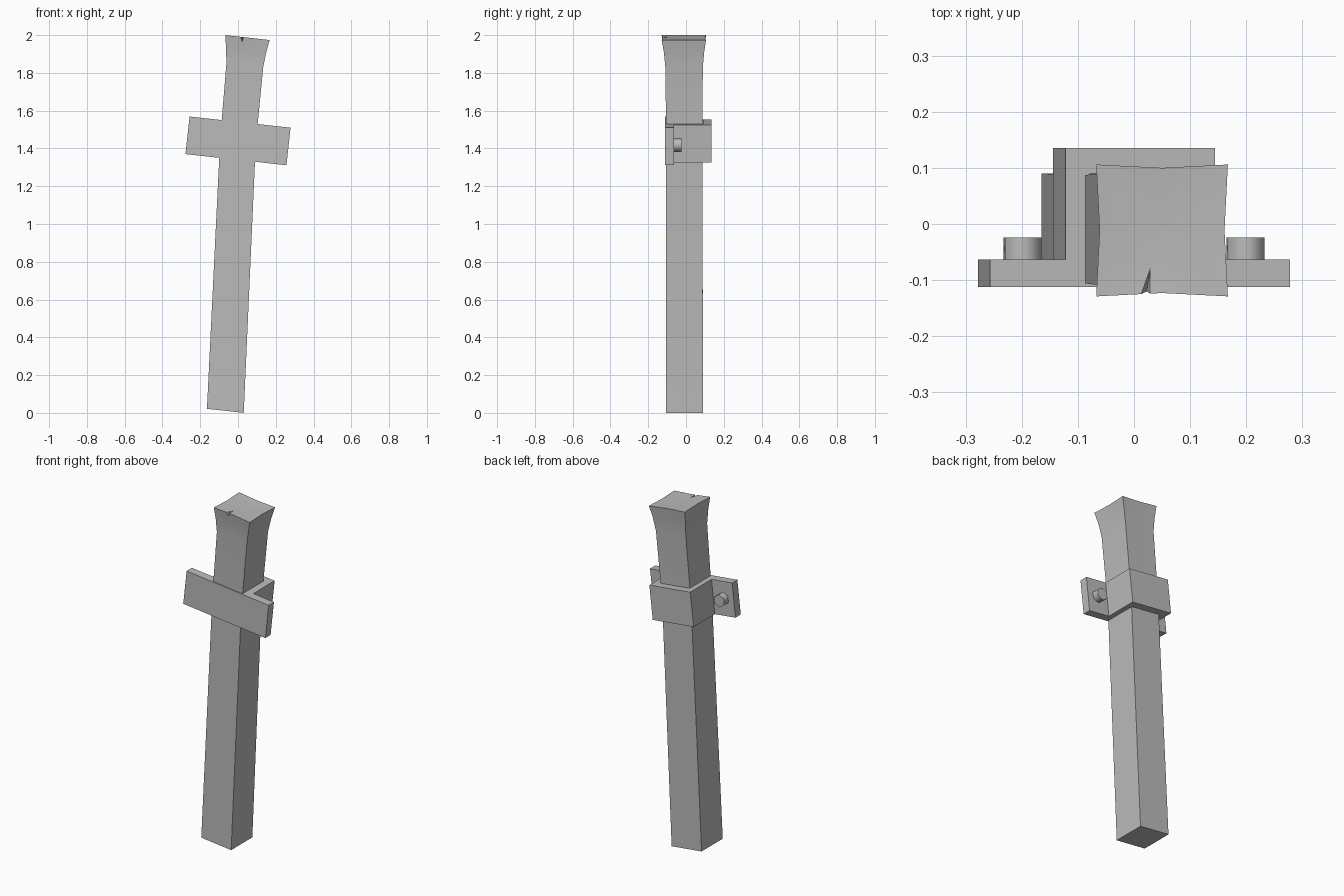
import bpy, bmesh, math
from mathutils import Matrix, Vector

if "Cube" in bpy.data.objects:
    bpy.data.objects.remove(bpy.data.objects["Cube"])

grey = bpy.data.materials.new("plain_grey")
grey.use_nodes = True
COLOUR = (0.5, 0.5, 0.5, 1)
grey.diffuse_color = COLOUR
grey.node_tree.nodes["Principled BSDF"].inputs["Base Color"].default_value = COLOUR

TILT = math.radians(6.3)
TILT_MATRIX = Matrix.Rotation(TILT, 4, "Y")
CLAMP = Matrix.Translation((0, 0, 1.44)) @ TILT_MATRIX


def make_object(name, bm, matrix=Matrix()):
    bmesh.ops.recalc_face_normals(bm, faces=bm.faces[:])
    mesh = bpy.data.meshes.new(name)
    bm.to_mesh(mesh)
    bm.free()
    mesh.materials.append(grey)
    mesh.transform(matrix)
    obj = bpy.data.objects.new(name, mesh)
    bpy.context.collection.objects.link(obj)
    return obj


def smooth(obj, angle):
    bpy.ops.object.select_all(action="DESELECT")
    obj.select_set(True)
    bpy.context.view_layer.objects.active = obj
    bpy.ops.object.shade_smooth_by_angle(angle=math.radians(angle))


def extrude_profile(name, points, height):
    """Extrude an x-y outline along the clamp's tilted height."""
    bm = bmesh.new()
    face = bm.faces.new([bm.verts.new((x, y, -height / 2)) for x, y in points])
    top = bmesh.ops.extrude_face_region(bm, geom=[face])["geom"]
    bmesh.ops.translate(bm, vec=(0, 0, height),
                        verts=[v for v in top if isinstance(v, bmesh.types.BMVert)])
    return make_object(name, bm, CLAMP)


# Post: tilted square sections, bending at the clamp and flaring at the top
# (centre x, centre z, half width, front y, back y, inset of side middles)
SECTIONS = [
    (-0.067, 0.011, 0.098, -0.107, 0.09, 0),
    (0.0, 1.44, 0.095, -0.105, 0.087, 0),
    (0.036, 1.84, 0.098, -0.109, 0.089, 0),
    (0.043, 1.92, 0.107, -0.117, 0.096, 0.003),
    (0.05, 1.987, 0.118, -0.129, 0.106, 0.006),
]
OUTLINE = [(-1, -1), (0, -1), (1, -1), (1, 0), (1, 1), (0, 1), (-1, 1), (-1, 0)]
bm = bmesh.new()
rings = []
for cx, cz, half, front, back, inset in SECTIONS:
    ring = []
    for sx, sy in OUTLINE:
        shrink = inset if sx * sy == 0 else 0
        lx = sx * (half - shrink)
        y = (front + back) / 2 + sy * ((back - front) / 2 - shrink)
        ring.append(bm.verts.new((cx + lx * math.cos(TILT), y, cz - lx * math.sin(TILT))))
    rings.append(ring)
for low, high in zip(rings, rings[1:]):
    for i in range(8):
        j = (i + 1) % 8
        bm.faces.new((low[i], low[j], high[j], high[i]))
bm.faces.new(rings[0])
dent = bm.verts.new((0.05, -0.01, 1.98))
for i in range(8):
    bm.faces.new((rings[-1][i], rings[-1][(i + 1) % 8], dent))
post = make_object("post", bm)

# Splintered notch cut into the front top edge
bm = bmesh.new()
tip = bm.verts.new((0.03, -0.073, 1.99))
mouth = [bm.verts.new(p) for p in
         ((-0.005, -0.15, 2.02), (0.035, -0.15, 2.02), (0.018, -0.15, 1.95))]
bm.faces.new(mouth)
for i in range(3):
    bm.faces.new((mouth[i], mouth[(i + 1) % 3], tip))
cutter = make_object("notch_cutter", bm)
cutter.hide_render = True
cut = post.modifiers.new("notch", "BOOLEAN")
cut.operation = "DIFFERENCE"
cut.solver = "EXACT"
cut.object = cutter
bpy.context.view_layer.update()
evaluated = post.evaluated_get(bpy.context.evaluated_depsgraph_get())
post_mesh = bpy.data.meshes.new_from_object(evaluated)
post.modifiers.clear()
post.data = post_mesh
bpy.data.objects.remove(cutter)
smooth(post, 30)

# Clamp: flat front plate and a three-sided strap around the back
W, IN, BACK, JOIN = 0.134, 0.09, 0.135, -0.063
extrude_profile("clamp_front_plate",
                [(-0.269, -0.112), (0.269, -0.112), (0.269, JOIN), (-0.269, JOIN)], 0.2)
extrude_profile("clamp_back_strap",
                [(-W, JOIN), (-W, BACK), (W, BACK), (W, JOIN),
                 (IN, JOIN), (IN, IN), (-IN, IN), (-IN, JOIN)], 0.2)

# Hexagonal bolts on the back of the two flanges
for side, name in ((1, "left_bolt"), (-1, "right_bolt")):
    bm = bmesh.new()
    bmesh.ops.create_cone(bm, cap_ends=True, segments=6, radius1=0.037,
                          radius2=0.037, depth=0.044)
    turn = Matrix.Rotation(math.radians(90), 4, "X")
    place = Matrix.Translation(Vector((side * 0.2, -0.046, 0)))
    smooth(make_object(name, bm, CLAMP @ place @ turn), 65)
